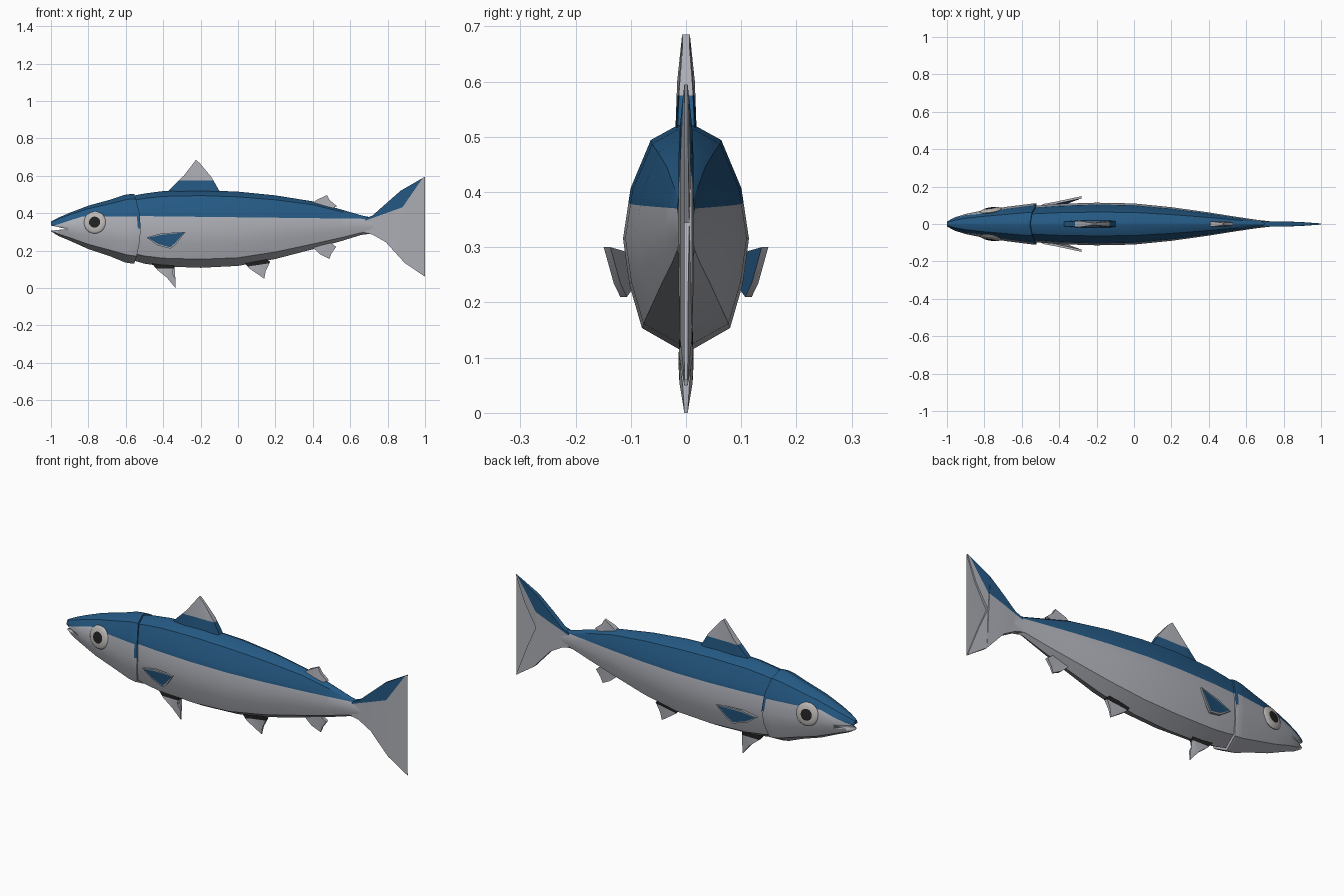
import bpy, bmesh
from mathutils import Vector, Matrix

if "Cube" in bpy.data.objects:
    bpy.data.objects.remove(bpy.data.objects["Cube"])


def material(name, rgb):
    m = bpy.data.materials.new(name)
    m.use_nodes = True
    m.diffuse_color = (*rgb, 1)
    m.node_tree.nodes["Principled BSDF"].inputs["Base Color"].default_value = (*rgb, 1)
    return m


silver = material("silver", (0.42, 0.43, 0.47))
blue = material("blue", (0.018, 0.1, 0.23))
black = material("black", (0.015, 0.015, 0.015))
pearl = material("pearl", (0.5, 0.48, 0.46))


def finish(bm, name, mats, angle=0.6):
    bmesh.ops.recalc_face_normals(bm, faces=bm.faces)
    mesh = bpy.data.meshes.new(name)
    bm.to_mesh(mesh)
    bm.free()
    for m in mats:
        mesh.materials.append(m)
    ob = bpy.data.objects.new(name, mesh)
    bpy.context.collection.objects.link(ob)
    bpy.ops.object.select_all(action="DESELECT")
    ob.select_set(True)
    bpy.context.view_layer.objects.active = ob
    bpy.ops.object.shade_smooth_by_angle(angle=angle)
    return ob


def paint(bm, cuts):
    """Slice along lines in x, z; faces not inside every line get material 1."""
    planes = [(Vector((x, 0, z)), Vector((nx, 0, nz))) for x, z, nx, nz in cuts]
    for co, no in planes:
        bmesh.ops.bisect_plane(bm, geom=bm.verts[:] + bm.edges[:] + bm.faces[:],
                               plane_co=co, plane_no=no, dist=1e-5)
    for f in bm.faces:
        c = f.calc_center_median()
        if any((c - co).dot(no) < 0 for co, no in planes):
            f.material_index = 1


# Half cross-section: share of half width, share of height
HALF = [(0, 0), (.7, .11), (.9, .3), (1, .5), (.88, .72), (.56, .93), (.1, 1)]
SECTION = HALF + [(-w, t) for w, t in reversed(HALF[1:])]


def loft(rings, bulge=0):
    """Rings of x, bottom, top, half width; bulge bows the rear edge."""
    bm = bmesh.new()
    rows = []
    for x, low, high, wide in rings:
        bow = bulge if x > -.6 else 0
        rows.append([bm.verts.new((x - bow * (2 * t - 1) ** 2, w * wide, low + t * (high - low)))
                     for w, t in SECTION])
    n = len(SECTION)
    for k, (a, b) in enumerate(zip(rows, rows[1:])):
        for i in range(n):
            j = (i + 1) % n
            f = bm.faces.new((a[i], a[j], b[j], b[i]))
            # Coloured rim on the upper gill edge
            if bulge and k == len(rows) - 2 and min(SECTION[i][1], SECTION[j][1]) >= .5:
                f.material_index = 1
    bm.faces.new(rows[0])
    bm.faces.new(rows[-1])
    return bm


# Body
bm = loft([(-.64, .17, .478, .09), (-.5, .13, .505, .1), (-.4, .115, .518, .108),
           (-.2, .108, .523, .114), (0, .118, .515, .11), (.2, .155, .495, .09),
           (.4, .207, .463, .062), (.55, .25, .42, .038), (.66, .284, .388, .022),
           (.73, .292, .373, .014)])
paint(bm, [(0, .378, -.012, -1)])
finish(bm, "body", [silver, blue])

# Head with gill cover
bm = loft([(-1, .303, .355, .014), (-.96, .278, .376, .035), (-.9, .253, .402, .054),
           (-.8, .208, .44, .074), (-.68, .168, .473, .092), (-.57, .137, .498, .106),
           (-.535, .131, .503, .11), (-.52, .131, .503, .108)], .035)
paint(bm, [(0, .383, 0, -1), (-.83, .383, .055, -.17)])
head = finish(bm, "head", [silver, blue])

# Mouth notch
bm = bmesh.new()
ends = [[bm.verts.new((x, y, z)) for x, z in ((-1.05, .345), (-.915, .315), (-1.05, .302))]
        for y in (-.2, .2)]
bm.faces.new(ends[0])
bm.faces.new(ends[1])
for i in range(3):
    j = (i + 1) % 3
    bm.faces.new((ends[0][i], ends[0][j], ends[1][j], ends[1][i]))
cutter = finish(bm, "mouth_cutter", [silver])
cutter.hide_render = True
bpy.context.view_layer.objects.active = head
mod = head.modifiers.new("mouth", "BOOLEAN")
mod.operation = "DIFFERENCE"
mod.object = cutter
# Cut before the shading modifier
bpy.ops.object.modifier_move_to_index(modifier=mod.name, index=0)
bpy.ops.object.modifier_apply(modifier=mod.name)
bpy.data.objects.remove(cutter)


def fin(name, points, mats, cuts=()):
    """Upright fin from outline points of x, z, half thickness."""
    bm = bmesh.new()
    a, b = [[bm.verts.new((x, s * t, z)) for x, z, t in points] for s in (-1, 1)]
    bm.faces.new(a)
    bm.faces.new(b)
    for i in range(len(a)):
        j = (i + 1) % len(a)
        bm.faces.new((a[i], a[j], b[j], b[i]))
    bmesh.ops.triangulate(bm, faces=bm.faces[:])
    paint(bm, cuts)
    return finish(bm, name, mats)


fin("tail_fin", [(.68, .372, .016), (.72, .388, .014), (.79, .45, .014), (.87, .52, .011),
                 (1, .595, .003), (.95, .465, .004), (.88, .345, .006), (.93, .235, .004),
                 (1, .06, .003), (.89, .135, .011), (.79, .245, .014), (.72, .285, .014),
                 (.68, .295, .016)],
    [blue, silver], [(.7, .367, -.36, 1), (.88, .432, -1.45, 1)])
fin("front_dorsal_fin", [(-.39, .5, .012), (-.37, .522, .012), (-.29, .6, .016), (-.225, .685, .007),
                         (-.205, .668, .006), (-.14, .59, .012), (-.1, .52, .015),
                         (-.12, .49, .02), (-.3, .49, .02)],
    [silver, blue], [(0, .575, 0, 1), (-.285, 0, 1, .1)])
fin("rear_dorsal_fin", [(.39, .445, .014), (.42, .47, .014), (.475, .497, .006), (.49, .47, .008),
                        (.53, .437, .008), (.49, .42, .014)], [silver])
fin("rear_anal_fin", [(.39, .225, .012), (.44, .18, .012), (.488, .155, .004), (.5, .185, .006),
                      (.525, .22, .008), (.47, .26, .012)], [silver])
fin("pelvic_fin", [(-.46, .13, .012), (-.43, .095, .014), (-.38, .055, .012), (-.335, .0, .003),
                   (-.335, .05, .006), (-.35, .08, .01), (-.34, .13, .013)],
    [silver, black], [(0, .103, 0, -1)])
fin("front_anal_fin", [(.02, .15, .012), (.06, .105, .013), (.14, .05, .003), (.148, .09, .006),
                       (.172, .14, .01), (.13, .17, .013)],
    [silver, black], [(.1, .122, .15, -1)])

# Paired pectoral fins and eyes
for side, label in ((1, "left"), (-1, "right")):
    bm = bmesh.new()
    outline = [(-.49, .1, .27), (-.41, .115, .292), (-.28, .143, .3),
               (-.33, .125, .235), (-.36, .113, .21), (-.43, .1, .228)]
    outer = [bm.verts.new((x, side * (y + .006), z)) for x, y, z in outline]
    inner = [bm.verts.new((x, side * (y - .006), z)) for x, y, z in outline]
    face = bm.faces.new(outer)
    back = bm.faces.new(inner)
    for i in range(len(outer)):
        j = (i + 1) % len(outer)
        bm.faces.new((outer[i], outer[j], inner[j], inner[i]))
    bmesh.ops.recalc_face_normals(bm, faces=bm.faces)
    bmesh.ops.inset_region(bm, faces=[face], thickness=.008)
    face.material_index = 1
    back.material_index = 1 if side > 0 else 0
    finish(bm, label + "_pectoral_fin", [silver, blue])

    bm = bmesh.new()
    bmesh.ops.create_uvsphere(bm, u_segments=20, v_segments=12, radius=.06)
    for f in bm.faces:
        c = f.calc_center_median()
        f.material_index = 1 if c.xy.length < .028 else 0
    aim = Vector((-.15, side, .15)).to_track_quat("Z", "Y").to_matrix().to_4x4()
    place = Matrix.Translation((-.765, side * .072, .35))
    bmesh.ops.transform(bm, matrix=place @ aim @ Matrix.Diagonal((1, 1, .25, 1)), verts=bm.verts)
    finish(bm, label + "_eye", [pearl, black])
